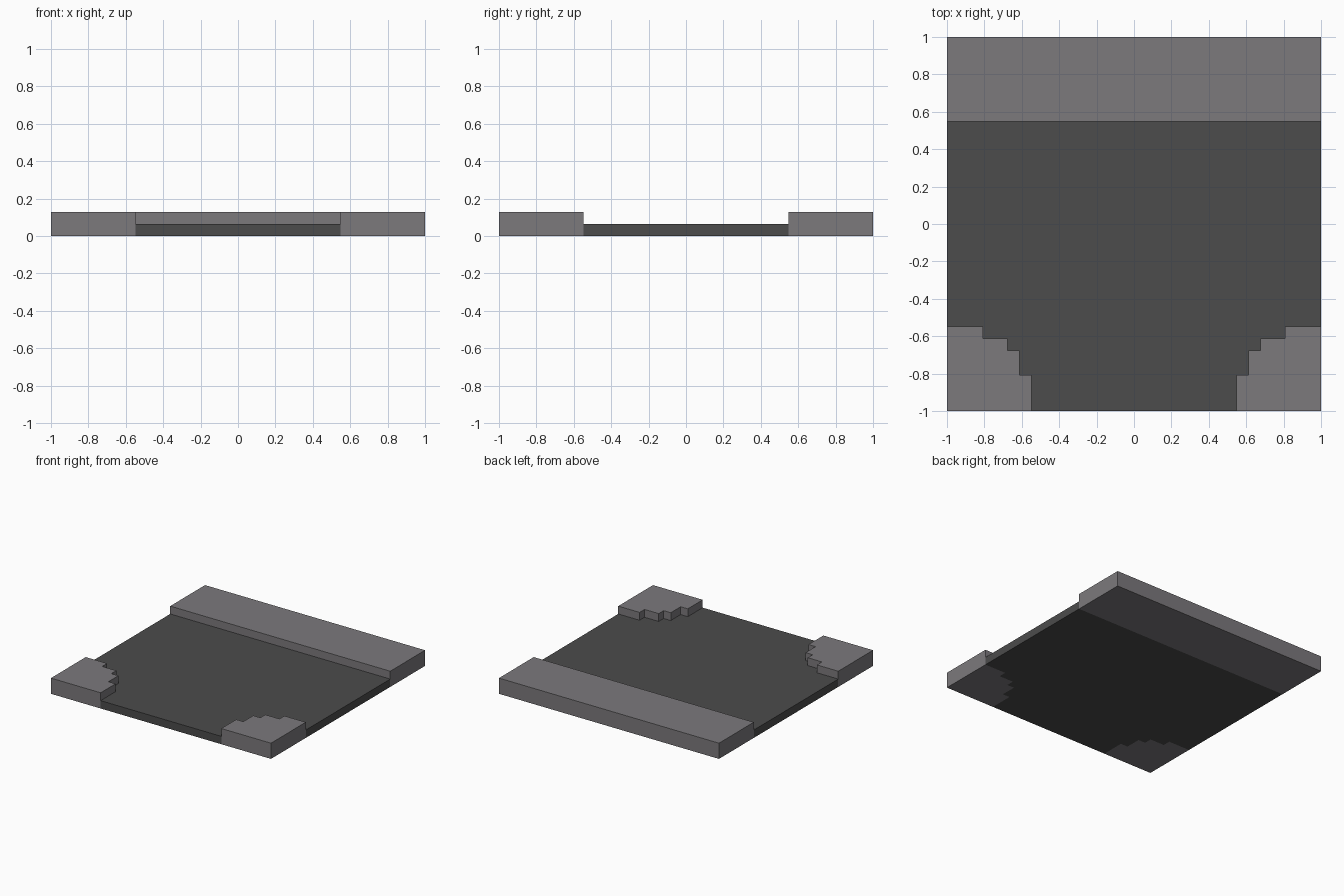
import bpy
import bmesh

cube = bpy.data.objects.get("Cube")
if cube:
    bpy.data.objects.remove(cube, do_unlink=True)

U = 1 / 31            # block size: the tile spans 62 units
EDGE = 31             # half width of the tile
KERB = 17             # inner edge of the pavement
ROAD_TOP, PAVEMENT_TOP = 2, 4


def make_material(name, colour):
    mat = bpy.data.materials.new(name)
    mat.use_nodes = True
    mat.diffuse_color = colour
    bsdf = mat.node_tree.nodes["Principled BSDF"]
    bsdf.inputs["Base Color"].default_value = colour
    bsdf.inputs["Roughness"].default_value = 0.9
    return mat


def slab(name, outline, height, mat):
    """Extrude a flat outline, given in block units, up from the ground."""
    bm = bmesh.new()
    base = bm.faces.new([bm.verts.new((x * U, y * U, 0)) for x, y in outline])
    top = bmesh.ops.extrude_face_region(bm, geom=[base], use_keep_orig=True)
    verts = [g for g in top["geom"] if isinstance(g, bmesh.types.BMVert)]
    bmesh.ops.translate(bm, verts=verts, vec=(0, 0, height * U))
    bmesh.ops.recalc_face_normals(bm, faces=bm.faces)
    mesh = bpy.data.meshes.new(name)
    bm.to_mesh(mesh)
    bm.free()
    mesh.materials.append(mat)
    obj = bpy.data.objects.new(name, mesh)
    bpy.context.collection.objects.link(obj)
    return obj


def mirror_x(points):
    return [(-x, y) for x, y in reversed(points)]


asphalt = make_material("asphalt_dark_grey", (0.072, 0.072, 0.072, 1))
paving = make_material("paving_grey", (0.2, 0.192, 0.203, 1))

# Stepped rounded kerb of the front left corner, from the side to the front
steps = [(EDGE, -KERB), (25, -KERB), (25, -19), (21, -19), (21, -21),
         (19, -21), (19, -25), (KERB, -25), (KERB, -EDGE)]

# Road surface fills everything between the pavements
slab("road", [(-EDGE, KERB), (EDGE, KERB)] + steps + mirror_x(steps), ROAD_TOP, asphalt)

# Front corner pavements
corner = steps + [(EDGE, -EDGE)]
slab("left_corner_pavement", corner, PAVEMENT_TOP, paving)
slab("right_corner_pavement", mirror_x(corner), PAVEMENT_TOP, paving)

# Straight pavement along the back
slab("back_pavement", [(-EDGE, KERB), (EDGE, KERB), (EDGE, EDGE), (-EDGE, EDGE)],
     PAVEMENT_TOP, paving)
